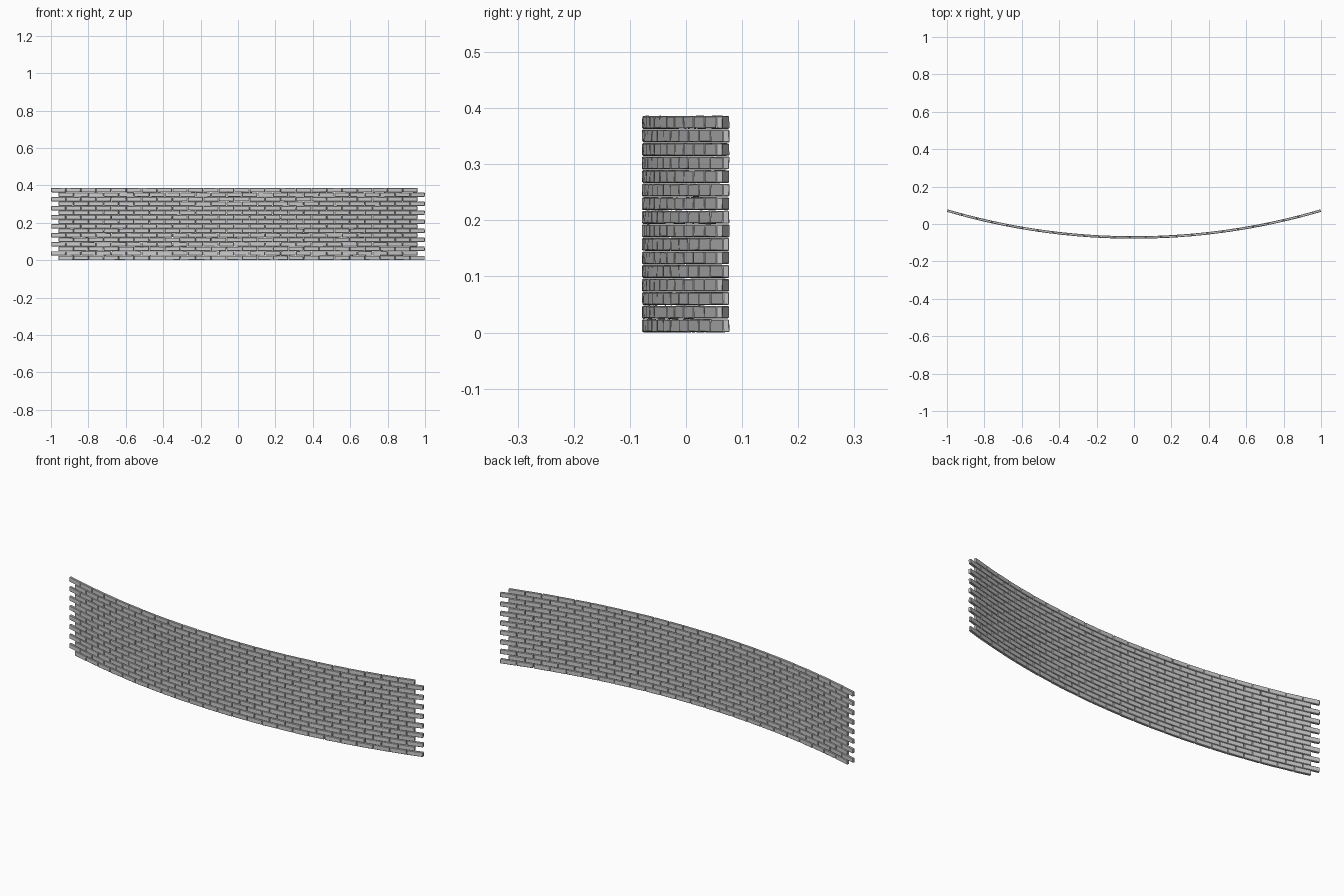
import bpy, bmesh, random
from math import asin, sin, cos
from mathutils import Matrix, Vector

if "Cube" in bpy.data.objects:
    bpy.data.objects.remove(bpy.data.objects["Cube"])

random.seed(4)
R = 3.54              # radius of the wall's centre line
THICK = 0.0125        # wall depth
ROWS, PER_ROW = 16, 24
ROW_H = 0.3868 / ROWS
ARC = 2 * asin(0.9985 / R)               # total angle swept
STEP = ARC / (PER_ROW + 0.5)             # angle per brick
Y_FRONT = -0.078
CY = Y_FRONT + THICK / 2 + R             # arc centre
L = STEP * R - 0.0025
H = ROW_H - 0.0016


def add_brick(bm, angle, z):
    """One slightly irregular brick, set tangent to the arc."""
    place = (Matrix.Translation((R * sin(angle), CY - R * cos(angle), z))
             @ Matrix.Rotation(angle, 4, 'Z')
             @ Matrix.Diagonal((L, THICK, H, 1)))
    verts = bmesh.ops.create_cube(bm, size=1, matrix=place)['verts']
    for v in verts:
        v.co += Vector([random.uniform(-0.0006, 0.0006) for _ in range(3)])


# Running bond: alternate courses shift by half a brick
for row in range(ROWS):
    bm = bmesh.new()
    shift = 0.5 if row % 2 == 0 else 0.0
    for i in range(PER_ROW):
        add_brick(bm, -ARC / 2 + (i + 0.5 + shift) * STEP, (row + 0.5) * ROW_H)
    for v in bm.verts:
        v.co.z = max(v.co.z, 0)
    name = "brick_course_%02d" % (row + 1)
    mesh = bpy.data.meshes.new(name)
    bm.to_mesh(mesh)
    bm.free()
    course = bpy.data.objects.new(name, mesh)
    bpy.context.collection.objects.link(course)
    # Worn brick edges
    bevel = course.modifiers.new("worn_edges", 'BEVEL')
    bevel.width = 0.0016
    bevel.segments = 1
    bevel.limit_method = 'NONE'
